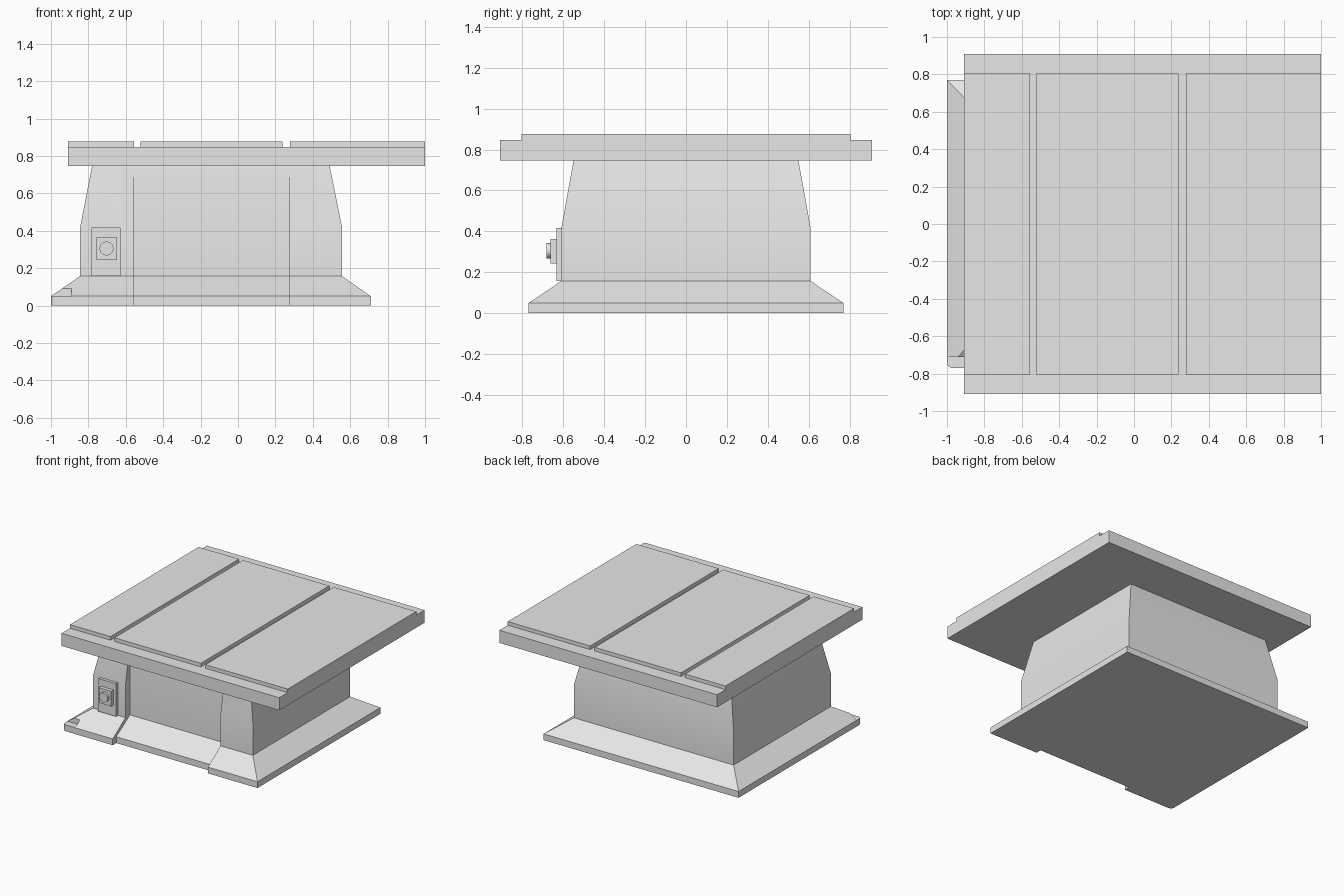
import bpy
import bmesh
from math import radians

cube = bpy.data.objects.get("Cube")
if cube:
    bpy.data.objects.remove(cube, do_unlink=True)

grey = bpy.data.materials.new("plain_grey")
grey.use_nodes = True
grey.diffuse_color = (0.8, 0.8, 0.8, 1)
grey.node_tree.nodes["Principled BSDF"].inputs["Base Color"].default_value = grey.diffuse_color


def add_object(name, bm):
    bmesh.ops.recalc_face_normals(bm, faces=bm.faces)
    mesh = bpy.data.meshes.new(name)
    bm.to_mesh(mesh)
    bm.free()
    mesh.materials.append(grey)
    obj = bpy.data.objects.new(name, mesh)
    bpy.context.collection.objects.link(obj)
    return obj


def loft(name, rings):
    """Skin a stack of matching point loops and cap both ends."""
    bm = bmesh.new()
    loops = [[bm.verts.new(p) for p in ring] for ring in rings]
    for low, high in zip(loops, loops[1:]):
        for i in range(len(low)):
            j = (i + 1) % len(low)
            bm.faces.new((low[i], low[j], high[j], high[i]))
    bm.faces.new(loops[0])
    bm.faces.new(loops[-1])
    return add_object(name, bm)


def rectangle(x0, x1, y0, y1, z):
    return [(x0, y0, z), (x1, y0, z), (x1, y1, z), (x0, y1, z)]


def box(name, x0, x1, y0, y1, z0, z1):
    return loft(name, [rectangle(x0, x1, y0, y1, z) for z in (z0, z1)])


def select_only(obj):
    bpy.ops.object.select_all(action='DESELECT')
    obj.select_set(True)
    bpy.context.view_layer.objects.active = obj


def cut(target, cutter):
    mod = target.modifiers.new("cut", 'BOOLEAN')
    mod.operation = 'DIFFERENCE'
    mod.solver = 'EXACT'
    mod.object = cutter
    select_only(target)
    bpy.ops.object.modifier_apply(modifier=mod.name)
    bpy.data.objects.remove(cutter, do_unlink=True)


# Pedestal: flared skirt, upright wall, tapered neck
sections = [
    (-1.0, 0.71, 0.77, 0.0),
    (-1.0, 0.71, 0.77, 0.05),
    (-0.845, 0.557, 0.61, 0.157),
    (-0.845, 0.557, 0.61, 0.415),
    (-0.78, 0.49, 0.55, 0.747),
]
pedestal = loft("pedestal", [rectangle(x0, x1, -y, y, z) for x0, x1, y, z in sections])

# Front recess with a shallower skirt
recess_profile = [(-1.2, -0.1), (-0.725, -0.1), (-0.725, 0.05),
                  (-0.553, 0.157), (-0.553, 0.8), (-1.2, 0.8)]
cut(pedestal, loft("recess_cutter",
                   [[(x, y, z) for y, z in recess_profile] for x in (-0.56, 0.275)]))

# Small levelled corner of the skirt, with a rounded outer edge
cut(pedestal, box("corner_cutter", -1.1, -0.89, -0.9, -0.71, 0.05, 0.3))
bm = bmesh.new()
bm.from_mesh(pedestal.data)
corner = [e for e in bm.edges if all(v.co.x < -0.99 and v.co.y < -0.76 for v in e.verts)]
bmesh.ops.bevel(bm, geom=corner, offset=0.03, segments=5, profile=0.5, affect='EDGES')
bm.to_mesh(pedestal.data)
bm.free()
select_only(pedestal)
bpy.ops.object.shade_smooth_by_angle(angle=radians(30))

# Table top and its three raised panels
box("table_slab", -0.91, 1.0, -0.91, 0.91, 0.747, 0.847)
for name, x0, x1 in (("left_panel", 0.277, 1.0),
                     ("middle_panel", -0.52, 0.237),
                     ("right_panel", -0.91, -0.555)):
    box(name, x0, x1, -0.805, 0.805, 0.847, 0.876)

# Control on the front wall: plate, switch housing, round button
box("control_plate", -0.783, -0.627, -0.633, -0.6, 0.157, 0.417)
box("switch_housing", -0.757, -0.648, -0.663, -0.63, 0.243, 0.363)
bpy.ops.mesh.primitive_cylinder_add(vertices=32, radius=0.037, depth=0.03,
                                    location=(-0.703, -0.668, 0.305),
                                    rotation=(radians(90), 0, 0))
button = bpy.context.object
button.name = "button"
button.data.materials.append(grey)
bpy.ops.object.shade_smooth_by_angle(angle=radians(30))
